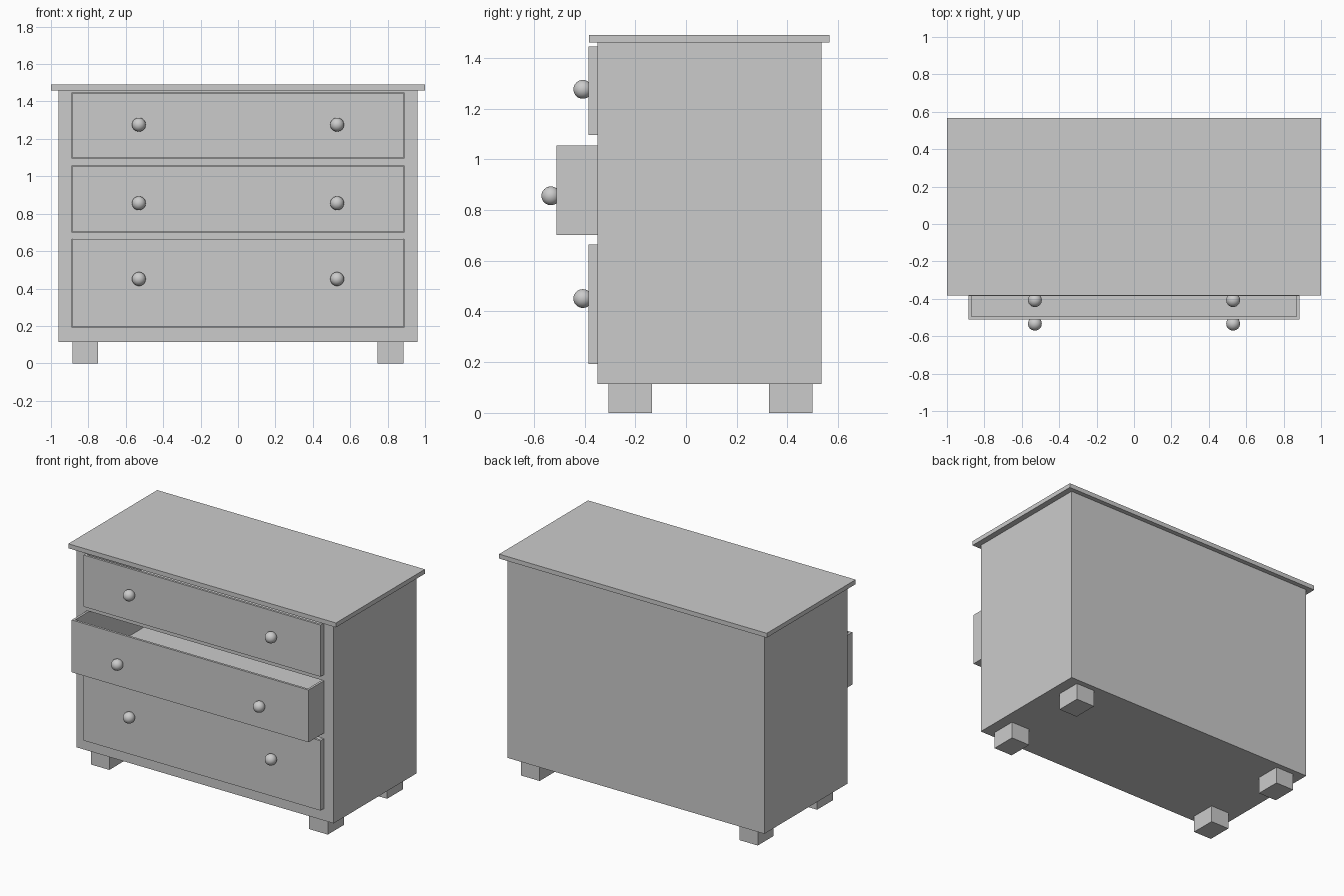
import bpy, bmesh

if "Cube" in bpy.data.objects:
    bpy.data.objects.remove(bpy.data.objects["Cube"])


def finish(name, bm):
    mesh = bpy.data.meshes.new(name)
    bm.normal_update()
    bm.to_mesh(mesh)
    bm.free()
    obj = bpy.data.objects.new(name, mesh)
    bpy.context.collection.objects.link(obj)
    return obj


def add_box(bm, lo, hi):
    verts = bmesh.ops.create_cube(bm, size=1)["verts"]
    for v in verts:
        v.co = [(a + b) / 2 + c * (b - a) for a, b, c in zip(lo, hi, v.co)]


def box(name, lo, hi):
    bm = bmesh.new()
    add_box(bm, lo, hi)
    return finish(name, bm)


HALF = 0.885      # drawer half width
DEPTH = 0.87      # drawer depth
WALL = 0.022      # drawer board thickness
# name, bottom, top, front y, knob height
DRAWERS = [
    ("bottom_drawer", 0.193, 0.664, -0.385, 0.451),
    ("middle_drawer", 0.702, 1.055, -0.511, 0.856),
    ("top_drawer", 1.097, 1.446, -0.385, 1.276),
]


def drawer(name, z0, z1, front):
    # open-topped tray: inset the top face and push it down to the floor
    bm = bmesh.new()
    add_box(bm, (-HALF, front, z0), (HALF, front + DEPTH, z1))
    bm.normal_update()
    top = max(bm.faces, key=lambda f: f.normal.z)
    bmesh.ops.inset_region(bm, faces=[top], thickness=WALL)
    inner = bmesh.ops.extrude_discrete_faces(bm, faces=[top])["faces"][0]
    bmesh.ops.translate(bm, verts=inner.verts, vec=(0, 0, z0 + WALL - z1))
    return finish(name, bm)


# carcass with a pocket for each drawer
carcass = box("carcass", (-0.96, -0.35, 0.113), (0.96, 0.535, 1.46))
bm = bmesh.new()
for _, z0, z1, _, _ in DRAWERS:
    add_box(bm, (-HALF - 0.002, -0.5, z0 - 0.002), (HALF + 0.002, 0.505, z1 + 0.002))
cutter = finish("drawer_pocket_cutter", bm)
cutter.hide_render = True
cutter.display_type = "WIRE"
cut = carcass.modifiers.new("pockets", "BOOLEAN")
cut.operation = "DIFFERENCE"
cut.solver = "EXACT"
cut.object = cutter

# overhanging top board
box("top_board", (-1, -0.383, 1.46), (1, 0.566, 1.49))

# feet
for side, (x0, x1) in (("left", (-0.885, -0.748)), ("right", (0.745, 0.885))):
    for end, (y0, y1) in (("front", (-0.305, -0.135)), ("back", (0.328, 0.498))):
        box(f"{end}_{side}_foot", (x0, y0, 0), (x1, y1, 0.113))

# drawers and their round knobs
for name, z0, z1, front, knob_z in DRAWERS:
    drawer(name, z0, z1, front)
    for side, x in (("left", -0.53), ("right", 0.53)):
        bm = bmesh.new()
        bmesh.ops.create_uvsphere(bm, u_segments=32, v_segments=16, radius=0.037)
        for f in bm.faces:
            f.smooth = True
        knob = finish(f"{name}_{side}_knob", bm)
        knob.location = (x, front - 0.022, knob_z)
